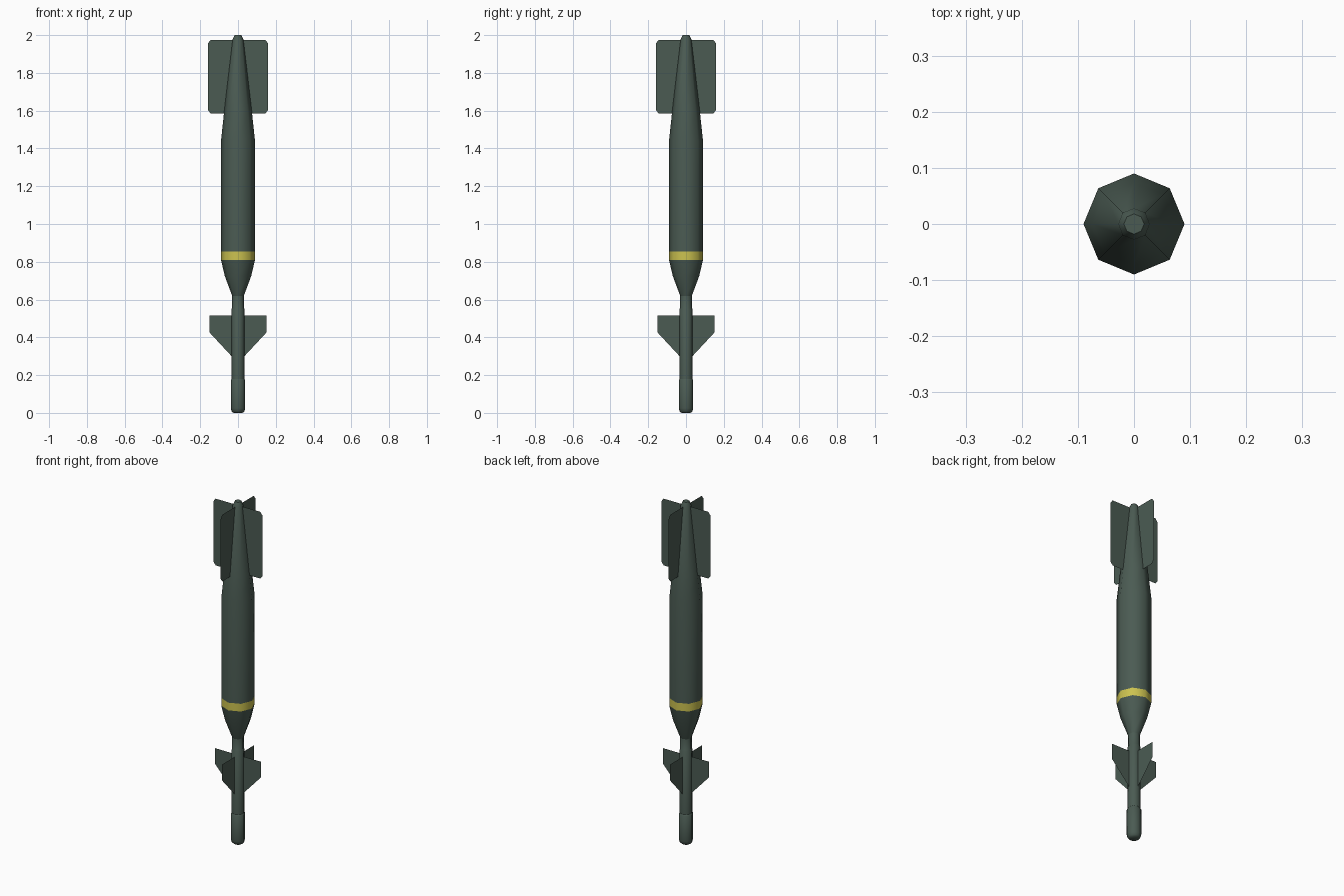
import bpy, bmesh, math

cube = bpy.data.objects.get("Cube")
if cube:
    bpy.data.objects.remove(cube, do_unlink=True)


def make_material(name, rgb):
    mat = bpy.data.materials.new(name)
    mat.use_nodes = True
    mat.diffuse_color = (*rgb, 1)
    bsdf = mat.node_tree.nodes["Principled BSDF"]
    bsdf.inputs["Base Color"].default_value = (*rgb, 1)
    bsdf.inputs["Roughness"].default_value = 0.7
    return mat


green = make_material("dark_green", (0.07, 0.105, 0.086))
yellow = make_material("band_yellow", (0.6, 0.54, 0.08))
SIDES = 8


def add_object(name, bm, mat):
    mesh = bpy.data.meshes.new(name)
    bm.to_mesh(mesh)
    bm.free()
    mesh.materials.append(mat)
    obj = bpy.data.objects.new(name, mesh)
    bpy.context.collection.objects.link(obj)
    return obj


def lathe(name, profile, mat, caps=True):
    """Eight-sided turned part from (radius, height) points, bottom to top."""
    bm = bmesh.new()
    rings = []
    for r, z in profile:
        angles = [math.tau * i / SIDES for i in range(SIDES)]
        rings.append([bm.verts.new((r * math.cos(a), r * math.sin(a), z)) for a in angles])
    for low, high in zip(rings, rings[1:]):
        for i in range(SIDES):
            j = (i + 1) % SIDES
            bm.faces.new((low[i], low[j], high[j], high[i]))
    if caps:
        bm.faces.new(rings[0][::-1])
        bm.faces.new(rings[-1])
    obj = add_object(name, bm, mat)
    bpy.ops.object.select_all(action="DESELECT")
    obj.select_set(True)
    bpy.context.view_layer.objects.active = obj
    bpy.ops.object.shade_smooth_by_angle(angle=math.radians(50))
    return obj


def fin_set(name, outline):
    """Four sheet fins around the axis from one (radius, height) outline."""
    for k, side in enumerate(("left", "back", "right", "front")):
        a = k * math.pi / 2
        bm = bmesh.new()
        bm.faces.new([bm.verts.new((r * math.cos(a), r * math.sin(a), z)) for r, z in outline])
        add_object(f"{name}_{side}", bm, green)


# Seeker tube with its thicker rounded head
lathe("seeker_head", [(0.024, 0), (0.034, 0.008), (0.038, 0.025), (0.038, 0.175), (0.034, 0.18)], green)
lathe("guidance_tube", [(0.034, 0.17), (0.034, 0.55), (0.031, 0.555), (0.031, 0.64)], green)

# Main casing: nose cone, painted band, cylinder and tapered tail
lathe("nose_cone", [(0.031, 0.62), (0.07, 0.725), (0.09, 0.81)], green)
lathe("painted_band", [(0.09, 0.81), (0.09, 0.855)], yellow, caps=False)
lathe("casing", [(0.09, 0.855), (0.09, 1.44), (0.074, 1.59), (0.028, 1.98), (0.018, 2.0)], green)

# Large tail fins with clipped corners, and small swept control fins
fin_set("tail_fin", [(0.01, 1.585), (0.145, 1.585), (0.16, 1.605),
                     (0.16, 1.955), (0.145, 1.975), (0.01, 1.975)])
fin_set("control_fin", [(0.02, 0.285), (0.15, 0.425), (0.15, 0.515), (0.02, 0.515)])
